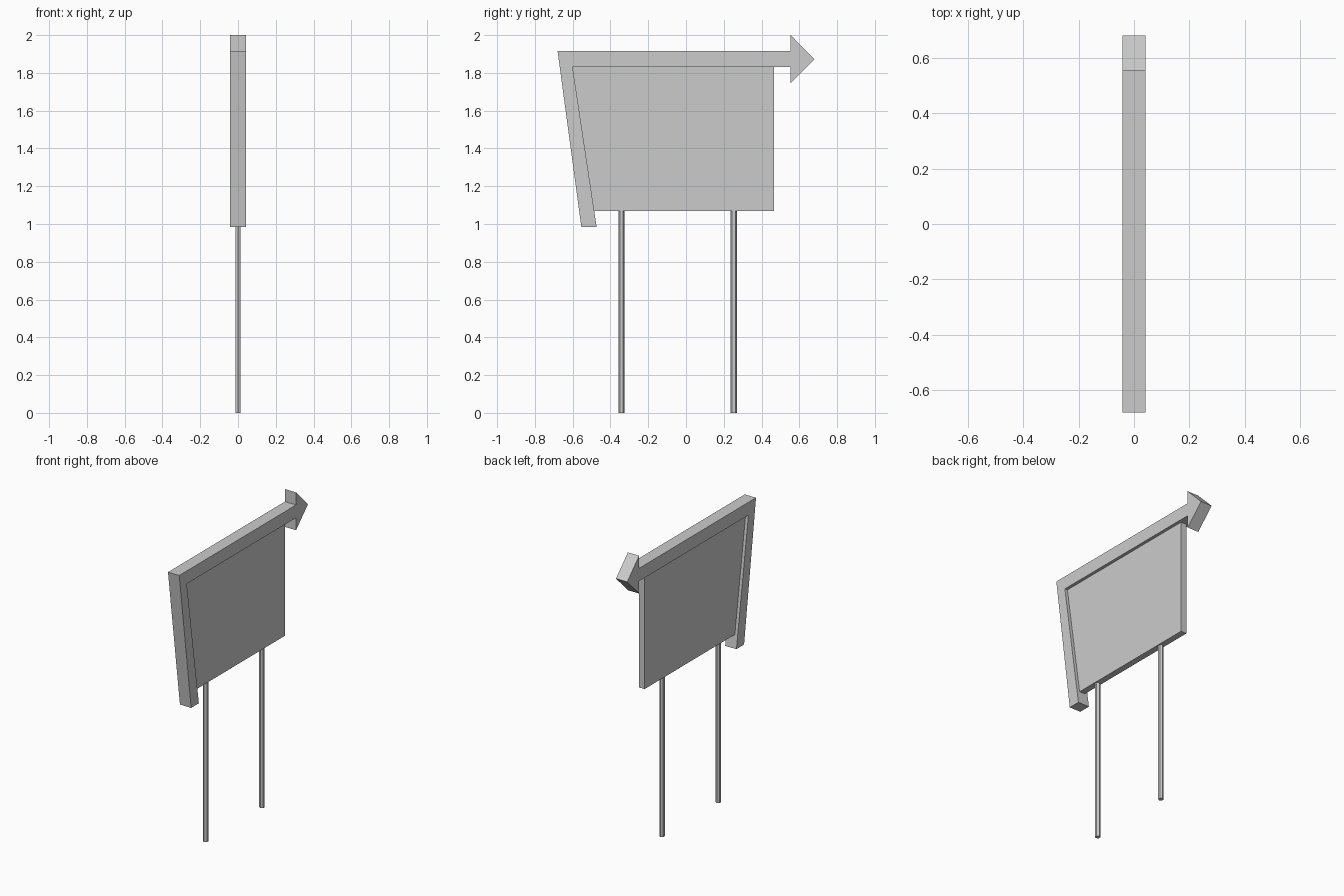
import bpy, bmesh, math
from mathutils import Matrix

if "Cube" in bpy.data.objects:
    bpy.data.objects.remove(bpy.data.objects["Cube"])


def finish(bm, name):
    bmesh.ops.recalc_face_normals(bm, faces=bm.faces[:])
    mesh = bpy.data.meshes.new(name)
    bm.to_mesh(mesh)
    bm.free()
    obj = bpy.data.objects.new(name, mesh)
    bpy.context.collection.objects.link(obj)
    return obj


def slab(name, profile, thickness):
    """Extrude a (y, z) outline along x, centred on x = 0."""
    bm = bmesh.new()
    face = bm.faces.new([bm.verts.new((-thickness / 2, y, z)) for y, z in profile])
    ext = bmesh.ops.extrude_face_region(bm, geom=[face])
    verts = [g for g in ext["geom"] if isinstance(g, bmesh.types.BMVert)]
    bmesh.ops.translate(bm, verts=verts, vec=(thickness, 0, 0))
    return finish(bm, name)


def post(name, y, height, radius=0.0165):
    """Thin six-sided post with corners facing +y and -y."""
    bm = bmesh.new()
    bmesh.ops.create_cone(
        bm, cap_ends=True, segments=6, radius1=radius, radius2=radius, depth=height,
        matrix=Matrix.Translation((0, y, height / 2)))
    # put two corners on the y axis
    if max(v.co.x for v in bm.verts) > radius * 0.95:
        bmesh.ops.rotate(bm, verts=bm.verts[:], cent=(0, y, 0),
                         matrix=Matrix.Rotation(math.radians(30), 3, 'Z'))
    return finish(bm, name)


# Bent arrow border: slanted leg, top bar and arrow head
slab("arrow_border", [
    (-0.554, 0.983), (-0.473, 0.983), (-0.600, 1.83), (0.554, 1.83), (0.554, 1.747),
    (0.68, 1.873), (0.554, 2.0), (0.554, 1.916), (-0.68, 1.916)], 0.083)

# Thinner sign board, recessed on both sides of the border
slab("sign_board", [
    (-0.486, 1.07), (0.467, 1.07), (0.467, 1.83), (-0.600, 1.83)], 0.042)

# Two support posts
post("left_post", -0.342, 1.07)
post("right_post", 0.253, 1.07)
